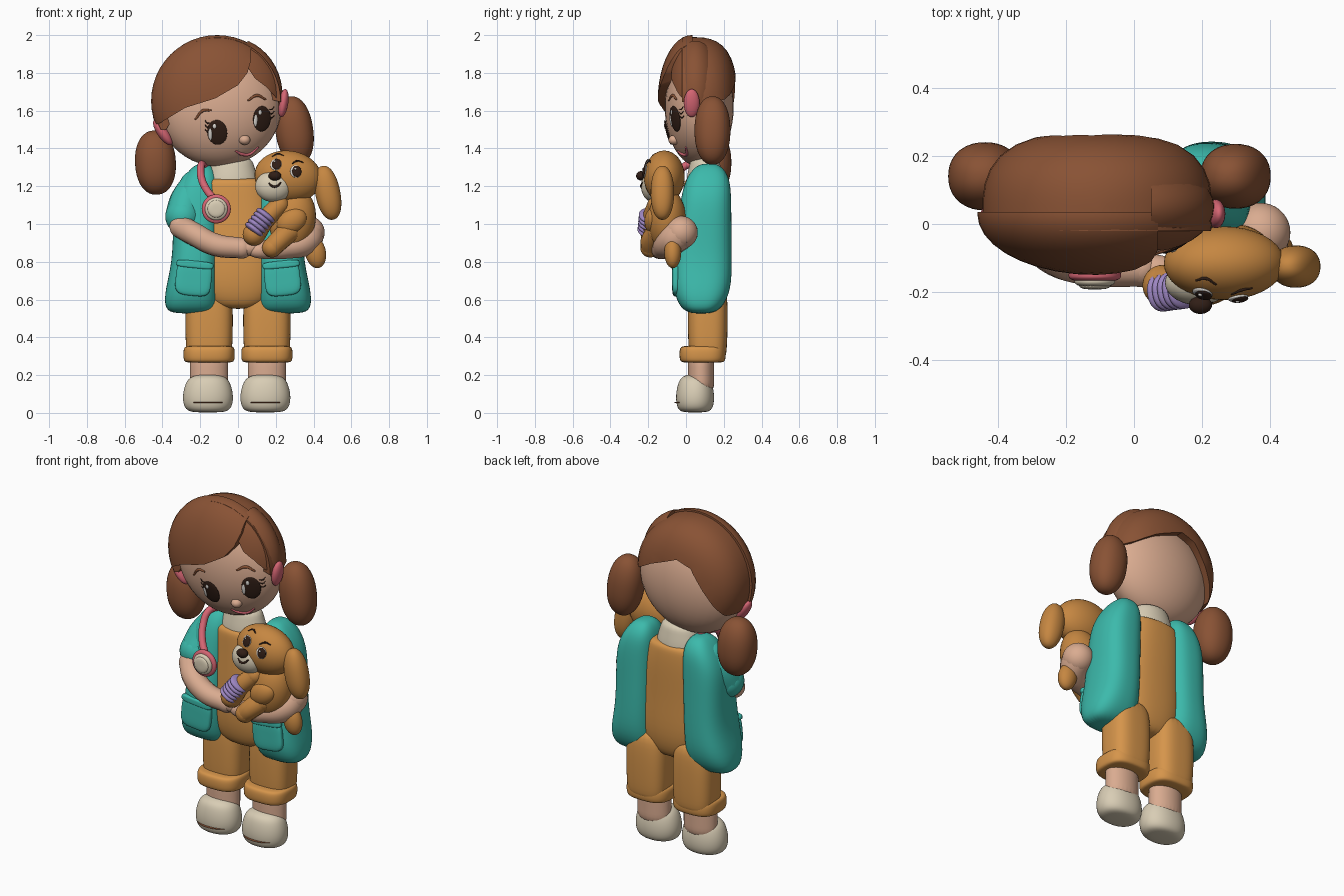
import bpy, bmesh, math
from mathutils import Vector, Matrix, Quaternion

if "Cube" in bpy.data.objects:
    bpy.data.objects.remove(bpy.data.objects["Cube"])


def material(name, *rgb):
    m = bpy.data.materials.new(name)
    m.use_nodes = True
    m.diffuse_color = (*rgb, 1)
    m.node_tree.nodes["Principled BSDF"].inputs["Base Color"].default_value = (*rgb, 1)
    return m


HAIR = material("chestnut hair", .25, .085, .035)
SKIN = material("skin", .7, .41, .28)
TEAL = material("teal coat", .045, .49, .41)
TAN = material("orange cloth", .67, .3, .07)
FUR = material("golden fur", .56, .24, .053)
CREAM = material("cream", .69, .61, .46)
PINK = material("pink", .66, .13, .17)
PURPLE = material("purple bandage", .34, .24, .54)
DARK = material("dark brown", .03, .013, .008)
WHITE = material("eye white", .75, .72, .68)


def finish(name, bm, mat):
    bmesh.ops.recalc_face_normals(bm, faces=bm.faces)
    me = bpy.data.meshes.new(name)
    bm.to_mesh(me)
    bm.free()
    me.materials.append(mat)
    ob = bpy.data.objects.new(name, me)
    bpy.context.collection.objects.link(ob)
    return ob


def bake(ob):
    """Replace an object's mesh with its evaluated result."""
    dg = bpy.context.evaluated_depsgraph_get()
    me = bpy.data.meshes.new_from_object(ob.evaluated_get(dg))
    ob.modifiers.clear()
    ob.data = me


def ball(name, loc, size, mat, rot=Quaternion(), p=2, disc=False):
    """Ellipsoid; p above 2 makes it boxier, disc keeps it round seen from the front."""
    bm = bmesh.new()
    bmesh.ops.create_uvsphere(bm, u_segments=36, v_segments=24, radius=1)
    turn = rot.to_matrix()
    for v in bm.verts:
        parts = (math.hypot(v.co.x, v.co.z), v.co.y) if disc else v.co
        c = v.co / sum(abs(k) ** p for k in parts) ** (1 / p)
        v.co = Vector(loc) + turn @ Vector(a * b for a, b in zip(c, size))
    return finish(name, bm, mat)


def lean(a):
    return Quaternion((0, 1, 0), a)


def loft(name, rings, mat, p=3, n=24):
    """Rounded horizontal rings (x, y, z, rx, ry) joined and smoothed."""
    bm = bmesh.new()
    loops = []
    for x, y, z, rx, ry in rings:
        loop = []
        for i in range(n):
            a = math.tau * i / n
            c, s = math.cos(a), math.sin(a)
            k = (abs(c) ** p + abs(s) ** p) ** (-1 / p)
            loop.append(bm.verts.new((x + rx * c * k, y + ry * s * k, z)))
        loops.append(loop)
    for lo, hi in zip(loops, loops[1:]):
        for i in range(n):
            j = (i + 1) % n
            bm.faces.new((lo[i], lo[j], hi[j], hi[i]))
    bm.faces.new(loops[0])
    bm.faces.new(loops[-1])
    ob = finish(name, bm, mat)
    ob.modifiers.new("smooth", "SUBSURF").levels = 2
    bake(ob)


def tube(name, pts, radii, mat):
    """Round-ended tube through points."""
    cu = bpy.data.curves.new(name, "CURVE")
    cu.dimensions = "3D"
    cu.bevel_depth, cu.bevel_resolution, cu.use_fill_caps = 1, 5, True
    sp = cu.splines.new("BEZIER")
    sp.bezier_points.add(len(pts) - 1)
    for b, co, r in zip(sp.bezier_points, pts, radii):
        b.co, b.radius = co, r
        b.handle_left_type = b.handle_right_type = "AUTO"
    tmp = bpy.data.objects.new(name + "_path", cu)
    bpy.context.collection.objects.link(tmp)
    me = bpy.data.meshes.new_from_object(tmp.evaluated_get(bpy.context.evaluated_depsgraph_get()))
    bpy.data.objects.remove(tmp)
    me.materials.clear()
    me.materials.append(mat)
    bpy.context.collection.objects.link(bpy.data.objects.new(name, me))
    for tag, i in (("start", 0), ("end", -1)):
        ball(f"{name}_{tag}", pts[i], (radii[i],) * 3, mat)


def lock(name, loc, size, outline, y0, y1, p=2):
    """Hair volume trimmed to a front outline between two depths."""
    ob = ball(name, loc, size, HAIR, p=p, disc=True)
    bm = bmesh.new()
    f = bm.faces.new([bm.verts.new((x, y0, z)) for x, z in outline])
    ext = bmesh.ops.extrude_face_region(bm, geom=[f])["geom"]
    bmesh.ops.translate(bm, vec=(0, y1 - y0, 0), verts=[v for v in ext if isinstance(v, bmesh.types.BMVert)])
    cutter = finish(name + "_cutter", bm, HAIR)
    cutter.hide_render = True
    mod = ob.modifiers.new("trim", "BOOLEAN")
    mod.operation, mod.object, mod.solver = "INTERSECT", cutter, "EXACT"
    bake(ob)
    bpy.data.objects.remove(cutter)


def on(spec, x, z):
    """Front surface point and normal of an ellipsoid (centre, size, lean)."""
    c, s, a = spec
    turn = Matrix.Rotation(a, 3, "Y")
    d = turn.inverted() @ Vector((x - c[0], 0, z - c[2]))
    d.y = -s[1] * math.sqrt(max(.02, 1 - (d.x / s[0]) ** 2 - (d.z / s[2]) ** 2))
    nrm = turn @ Vector(d[i] / s[i] ** 2 for i in range(3))
    return Vector((x, c[1] + d.y, z)), nrm.normalized()


def spot(name, spec, x, z, w, h, mat, roll=0, t=.01, lift=0):
    co, nrm = on(spec, x, z)
    rot = nrm.to_track_quat("Z", "Y") @ Quaternion((0, 0, 1), roll)
    ball(name, co + nrm * lift, (w, h, t), mat, rot)


def stroke(name, spec, pts, r, mat):
    tube(name, [on(spec, x, z)[0] for x, z in pts], [r * .6] + [r] * (len(pts) - 2) + [r * .6], mat)


# Head and face
head = ((-.095, .07, 1.615), (.325, .182, .31), -.19)
ball("head", head[0], head[1], SKIN, lean(head[2]))
ball("nose", on(head, .035, 1.445)[0], (.03, .03, .026), SKIN)
for side, x, z, s in (("right", -.11, 1.485, -1), ("left", .127, 1.557, 1)):
    spot(side + "_eye", head, x, z, .053, .068, DARK, .12)
    spot(side + "_eye_glint", head, x - .014, z + .034, .01, .013, WHITE, t=.005, lift=.009)
    spot(side + "_eye_shine", head, x - .036, z - .008, .01, .032, WHITE, t=.005, lift=.007)
    for k in range(3):
        stroke(f"{side}_lash_{k}", head, [(x + s * .04, z + .015 + .018 * k), (x + s * .052, z + .005 + .022 * k),
                                          (x + s * .064, z + .015 + .024 * k)], .0035, DARK)
stroke("right_brow", head, [(-.225, 1.555), (-.185, 1.6), (-.145, 1.602)], .008, HAIR)
stroke("left_brow", head, [(.055, 1.655), (.10, 1.68), (.145, 1.66)], .008, HAIR)
stroke("mouth", head, [(-.01, 1.385), (.02, 1.37), (.06, 1.37), (.105, 1.405)], .009, PINK)

# Hair
lock("fringe", (-.11, .03, 1.65), (.35, .18, .35), [(-.6, 1.5), (-.42, 1.53), (-.28, 1.615), (-.12, 1.665),
     (0, 1.735), (.05, 1.8), (.07, 1.87), (.07, 2.1), (-.6, 2.1)], -.4, .035)
lock("side_fringe", (-.05, .05, 1.68), (.286, .155, .31), [(.05, 1.83), (.09, 1.77), (.15, 1.725),
     (.21, 1.66), (.22, 1.6), (.4, 1.6), (.4, 2.1), (.05, 2.1)], -.4, .3)
lock("back_hair", (-.108, .035, 1.648), (.337, .235, .341), [(-.6, 1.47), (-.38, 1.5), (-.31, 1.62), (-.21, 1.77),
     (-.12, 1.8), (.05, 1.73), (.17, 1.66), (.4, 1.6), (.4, 2.1), (-.6, 2.1)], -.02, .5, 2.8)
ball("right_pigtail", (-.437, .14, 1.325), (.108, .1, .17), HAIR, lean(-.05), 2.2)
ball("left_pigtail", (.298, .14, 1.495), (.1, .095, .182), HAIR, lean(-.14), 2.2)
ball("right_hair_tie", (-.398, .03, 1.485), (.03, .042, .08), PINK, lean(-.6))
ball("left_hair_tie", (.24, .03, 1.64), (.026, .042, .075), PINK, lean(.15))

# Body
loft("collar", [(-.03, .1, z, r, r * .72) for z, r in ((1.15, .135), (1.2, .14), (1.25, .135), (1.31, .115), (1.36, .1))],
     CREAM, 2)
loft("torso", [(0, .09, .55, .08, .06), (0, .09, .58, .17, .1), (0, .09, .7, .22, .13), (0, .09, .9, .21, .125),
               (-.01, .1, 1.1, .2, .12), (-.02, .1, 1.2, .18, .115), (-.02, .1, 1.235, .17, .108),
               (-.02, .1, 1.245, .12, .07)], TAN, 2.5)

# Coat halves with pockets
for side, s in (("right", -1), ("left", 1)):
    loft(side + "_coat", [(s * x, y, z, rx, ry) for x, y, z, rx, ry in (
        (.25, .08, .525, .09, .05), (.25, .08, .55, .14, .11), (.247, .085, .65, .14, .155),
        (.225, .085, .8, .122, .158), (.222, .097, 1, .122, .143), (.218, .107, 1.15, .12, .133),
        (.195, .117, 1.25, .092, .113), (.185, .12, 1.305, .055, .07), (.185, .12, 1.32, .02, .03))], TEAL, 2.8)
    ball(side + "_pocket", (s * .235, -.054, .71), (.095, .02, .09), TEAL, lean(-s * .1), 4)
    ball(side + "_pocket_flap", (s * .228, -.058, .785), (.098, .02, .02), TEAL, lean(-s * .1), 4)

# Arms
tube("right_sleeve", [(-.225, .1, 1.2), (-.27, .07, 1.12), (-.29, .03, 1.04)], (.085, .092, .095), TEAL)
tube("right_forearm", [(-.3, -.02, .985), (-.23, -.09, .945), (-.12, -.122, .89), (.02, -.13, .872)],
     (.062, .062, .06, .055), SKIN)
ball("right_hand", (.06, -.135, .875), (.07, .045, .045), SKIN)
tube("left_forearm", [(.372, -.025, .955), (.36, -.07, .915), (.25, -.12, .875), (.14, -.14, .865)],
     (.087, .08, .06, .05), SKIN)
ball("left_hand", (.12, -.145, .86), (.07, .04, .042), SKIN)

# Legs and shoes
for side, s in (("right", -1), ("left", 1)):
    x = s * .153
    loft(side + "_trouser", [(x, .115, z, rx, ry) for z, rx, ry in (
        (.28, .1, .085), (.3, .122, .1), (.45, .126, .106), (.6, .126, .106), (.7, .1, .09))], TAN, 3.2)
    loft(side + "_cuff", [(x, .088, z, rx, ry) for z, rx, ry in (
        (.265, .115, .1), (.272, .134, .12), (.31, .137, .124), (.348, .134, .12), (.356, .115, .1))], TAN, 3.2)
    loft(side + "_ankle", [(x, .08, z, .102, .07) for z in (.1, .18, .24, .32)], SKIN, 2)
    foot = s * .152 - .007
    loft(side + "_shoe", [(foot, .048, z, rx, rx * .76) for z, rx in (
        (.002, .07), (.012, .115), (.05, .133), (.1, .134), (.15, .122), (.19, .1), (.205, .04))], CREAM, 2.2)
    ball(side + "_shoe_trim", (foot, -.008, .055), (.095, .055, .004), HAIR)

# Stethoscope
tube("stethoscope_tube", [(-.17, .1, 1.31), (-.195, -.0, 1.31), (-.195, -.05, 1.25), (-.165, -.1, 1.18),
                          (-.115, -.14, 1.12)], (.02,) * 5, PINK)
for name, y, r, t, mat in (("chest_piece_ring", -.15, .077, .02, PINK), ("chest_piece_rim", -.165, .06, .02, CREAM),
                           ("chest_piece_groove", -.174, .049, .013, DARK), ("chest_piece_face", -.178, .046, .014, CREAM)):
    ball(name, (-.115, y, 1.08), (r, t, r), mat, p=3, disc=True)

# Puppy body and limbs
ball("puppy_body", (.29, -.1, 1.02), (.12, .1, .17), FUR, lean(.2))
tube("puppy_bandaged_arm", [(.22, -.155, 1.1), (.15, -.18, 1.03), (.085, -.18, .945)], (.05, .05, .06), FUR)
arm = Vector((-.075, -.01, -.095)).normalized()
for k in range(5):
    ball(f"bandage_wrap_{k}", Vector((.145, -.192, 1.045)) + arm * .024 * k, (.057, .057, .019), PURPLE,
         arm.to_track_quat("Z", "Y"), 2.3)
ball("puppy_other_arm", (.285, -.17, 1.015), (.085, .05, .065), FUR, lean(-.6))
tube("puppy_front_leg", [(.27, -.15, .96), (.215, -.185, .91), (.18, -.19, .875)], (.06, .055, .052), FUR)
ball("puppy_hind_foot", (.41, -.07, .85), (.055, .045, .085), FUR, lean(-.2))

# Puppy head
pup = ((.265, -.115, 1.25), (.178, .108, .138), .12)
ball("puppy_head", pup[0], pup[1], FUR, lean(pup[2]))
ball("puppy_ear", (.475, -.125, 1.165), (.066, .062, .145), FUR, lean(-.2), 2.2)
muzzle = ((.188, -.172, 1.2), (.097, .066, .084), 0)
ball("puppy_muzzle", muzzle[0], muzzle[1], CREAM)
ball("puppy_nose", (.195, -.238, 1.255), (.034, .026, .025), DARK)
stroke("puppy_mouth", muzzle, [(.165, 1.215), (.182, 1.2), (.205, 1.2), (.228, 1.22)], .006, DARK)
for side, x, z in (("right", .205, 1.315), ("left", .31, 1.278)):
    spot(f"puppy_{side}_eye_white", pup, x - .004, z, .03, .033, WHITE, t=.009)
    spot(f"puppy_{side}_eye", pup, x, z, .025, .03, DARK, t=.008, lift=.005)
    spot(f"puppy_{side}_glint", pup, x - .008, z + .011, .006, .006, WHITE, t=.004, lift=.013)
    stroke(f"puppy_{side}_brow", pup, [(x - .022, z + .043), (x + .005, z + .056), (x + .035, z + .048)], .005, DARK)

# Shading
bpy.ops.object.select_all(action="DESELECT")
for ob in bpy.context.collection.objects:
    if ob.type == "MESH":
        ob.select_set(True)
        bpy.context.view_layer.objects.active = ob
bpy.ops.object.shade_smooth_by_angle(angle=math.radians(40))
